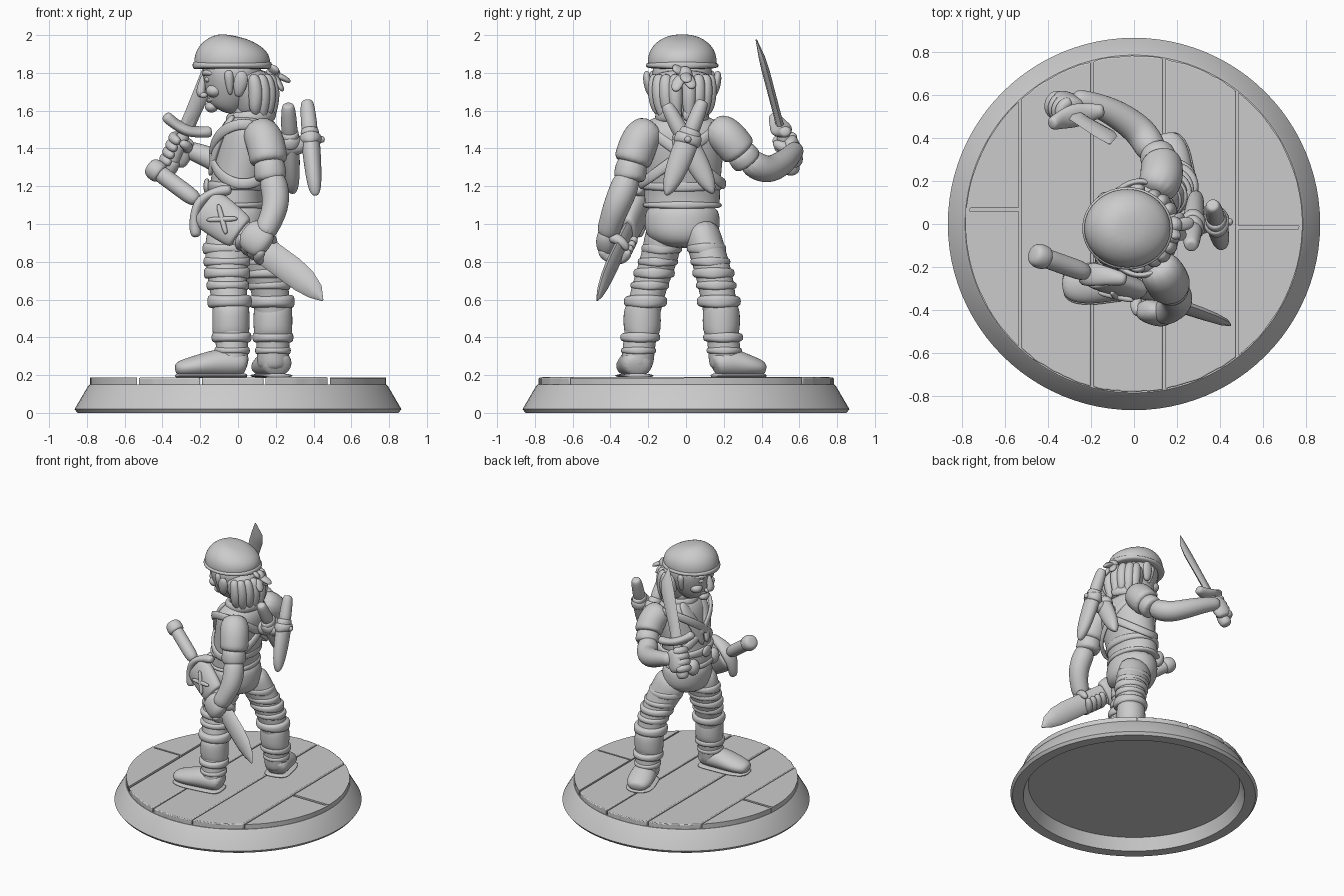
import bpy, bmesh, random
from math import sin, cos, pi, acos, sqrt, radians
from mathutils import Vector as V, Matrix

random.seed(4)


def finish(name, bm, sub=0, angle=40):
    bmesh.ops.recalc_face_normals(bm, faces=bm.faces)
    me = bpy.data.meshes.new(name)
    bm.to_mesh(me)
    bm.free()
    me.shade_smooth()
    if not sub:
        me.set_sharp_from_angle(angle=radians(angle))
    ob = bpy.data.objects.new(name, me)
    bpy.context.collection.objects.link(ob)
    if sub:
        m = ob.modifiers.new("smooth", 'SUBSURF')
        m.levels = m.render_levels = sub
    return ob


def skin(name, rings, sub=0):
    """Closed surface through a list of equal rings."""
    bm = bmesh.new()
    vs = [[bm.verts.new(p) for p in r] for r in rings]
    n = len(vs[0])
    for a, b in zip(vs, vs[1:]):
        for i in range(n):
            bm.faces.new((a[i], a[(i + 1) % n], b[(i + 1) % n], b[i]))
    bm.faces.new(vs[0])
    bm.faces.new(vs[-1])
    return finish(name, bm, sub)


def loft(name, secs, ref=(1, 0, 0), n=14, sub=2):
    """Sections (x, y, z, a[, b]): a is the radius along ref, b across it."""
    pts = [V(s[:3]) for s in secs]
    k = 6 / (4 + 2 * cos(2 * pi / n)) if sub else 1
    rings = []
    for i, s in enumerate(secs):
        t = (pts[min(i + 1, len(pts) - 1)] - pts[max(i - 1, 0)]).normalized()
        u = V(ref)
        u = (u - t * u.dot(t)).normalized()
        w = t.cross(u)
        rings.append([pts[i] + u * s[3] * k * cos(2 * pi * j / n) + w * s[-1] * k * sin(2 * pi * j / n)
                      for j in range(n)])
    return skin(name, rings, sub)


def blob(name, c, r):
    bm = bmesh.new()
    bmesh.ops.create_uvsphere(bm, u_segments=20, v_segments=12, radius=1,
                              matrix=Matrix.Translation(c) @ Matrix.Diagonal((*r, 1)))
    return finish(name, bm, 0, 80)


def band(name, secs, z, h, grow):
    """Ring wrapped around a vertical loft at height z."""
    for p, q in zip(secs, secs[1:]):
        if min(p[2], q[2]) <= z <= max(p[2], q[2]):
            f = (z - p[2]) / (q[2] - p[2])
            x, y, _, a, b = (p[i] + (q[i] - p[i]) * f for i in range(5))
            loft(name, [(x, y, z + s * h / 2, a + g, b + g) for s, g in
                        ((-1, -.01), (-1, grow), (0, grow + .004), (1, grow), (1, -.01))], sub=2)
            return


# base with hollow underside
skin("base", [[(r * cos(2 * pi * i / 96), r * sin(2 * pi * i / 96), z) for i in range(96)]
              for r, z in ((.74, .09), (.775, 0), (.85, 0), (.865, .02), (.795, .14), (.785, .15))])


# deck planks running along y
def plank(x0, x1, lo=-1, hi=1):
    R, N = .783, 14
    t0, t1 = acos(max(-1, x0 / R)), acos(min(1, x1 / R))
    ts = [t0 + (t1 - t0) * (i + (.02 if i == 0 else -.02 if i == N else 0)) / N for i in range(N + 1)]
    top = [(R * cos(t), min(hi, R * sin(t) - random.uniform(0, .006))) for t in ts]
    low = [(R * cos(t), max(lo, -R * sin(t) + random.uniform(0, .006))) for t in ts]
    z = .187 + random.uniform(-.003, .003)
    ob = skin("deck_plank", [[(x, y, h) for x, y in top + low[::-1]] for h in (.14, z)])
    m = ob.modifiers.new("edge", 'BEVEL')
    m.width, m.segments = .006, 2


for args in ((-.783, -.535, .075), (-.783, -.535, -1, .06), (-.525, -.2), (-.19, .135),
             (.145, .475), (.485, .783, -.01), (.485, .783, -1, -.025)):
    plank(*args)

# legs with knee wraps, boots, cuffs and feet
legs = {
    "left": [(-.02, -.11, 1.0, .13, .1), (-.055, -.125, .88, .125, .1), (-.06, -.155, .78, .11, .095),
             (-.055, -.19, .68, .1, .09), (-.04, -.225, .55, .09, .09), (-.035, -.24, .42, .085, .085),
             (-.03, -.255, .3, .085, .085), (-.03, -.26, .22, .085, .085)],
    "right": [(.04, .07, 1.0, .125, .1), (.09, .105, .88, .12, .095), (.135, .135, .78, .11, .095),
              (.165, .16, .68, .1, .095), (.185, .18, .55, .095, .09), (.185, .195, .42, .088, .085),
              (.185, .205, .3, .085, .085), (.185, .21, .22, .085, .085)]}
feet = {"left": ((.05, -.255), (-.335, -.29)), "right": ((.215, .14), (.135, .42))}
for side, secs in legs.items():
    loft(side + "_leg", secs)
    for z, h, g in ((.87, .06, .006), (.8, .05, .008), (.74, .06, .014), (.675, .05, .01)):
        band(side + "_trouser_fold", secs, z, h, g)
    band(side + "_boot_shaft", secs, .49, .2, .008)
    band(side + "_boot_cuff", secs, .59, .07, .022)
    band(side + "_ankle_strap", secs, .4, .055, .018)
    band(side + "_boot_crease", secs, .33, .04, .006)
    (hx, hy), (tx, ty) = feet[side]
    prof = ((0, .25, .05, .06), (.1, .265, .075, .085), (.4, .265, .076, .088), (.65, .25, .06, .095),
            (.88, .237, .047, .08), (1, .23, .03, .045))
    loft(side + "_foot", [(hx + (tx - hx) * f, hy + (ty - hy) * f, z, a, b) for f, z, a, b in prof], (0, 0, 1))
    loft(side + "_sole", [(hx + (tx - hx) * f, hy + (ty - hy) * f, .197, .012, b + .006)
                          for f, z, a, b in prof], (0, 0, 1))

# trousers seat and torso
hips = [(0, -.02, 1.12, .15, .19), (0, -.02, 1.02, .165, .2), (.01, -.02, .93, .16, .195), (.01, -.02, .87, .11, .1)]
loft("trouser_seat", hips)
torso = [(-.01, -.02, 1.07, .155, .2), (-.01, -.02, 1.12, .152, .198), (0, -.02, 1.2, .148, .2),
         (.03, -.02, 1.33, .155, .212), (.05, -.02, 1.45, .158, .225), (.065, -.02, 1.53, .14, .215),
         (.07, -.02, 1.58, .08, .12)]
loft("vest", torso)
band("belt", torso, 1.2, .06, .012)
band("vest_hem", torso, 1.1, .04, .008)
blob("belt_buckle", (-.165, -.02, 1.2), (.018, .05, .042))
for s in (-1, 1):
    y = -.02
    loft("vest_lapel", [(-.02, y + s * .11, 1.58, .02, .03), (-.085, y + s * .1, 1.48, .02, .05),
                        (-.125, y + s * .06, 1.37, .02, .045), (-.15, y + s * .02, 1.25, .015, .02)])
    blob("hem_pouch", (-.13, y + s * .12, 1.11), (.045, .05, .06))
loft("collar", [(.07 + .115 * cos(t), -.02 + .125 * sin(t), 1.565 + .015 * cos(t), .035, .022)
                for t in [2 * pi * i / 16 for i in range(17)]], (0, 0, 1), 8)
for s in (-1, 1):
    loft("back_strap", [(.03 + .172 * cos(t), -.02 + .222 * sin(t), 1.37 + s * .16 * sin(t), .028, .014)
                        for t in [2 * pi * i / 20 for i in range(21)]], (0, 0, 1), 8)

# arms and layered sleeves
slv = (.4, .6, .7)
arms = {
    "left": ([(.09, -.17, 1.52, .085), (.14, -.24, 1.46, .105), (.16, -.275, 1.36, .1), (.165, -.29, 1.31, .1)],
             [(.16, -.28, 1.36, .08), (.17, -.295, 1.27, .086), (.175, -.3, 1.22, .084)],
             [(.175, -.3, 1.27, .07), (.2, -.335, 1.17, .075), (.2, -.37, 1.09, .07), (.165, -.4, 1.0, .062),
              (.125, -.42, .93, .06)], (1, 0, 0)),
    "right": ([(.09, .13, 1.52, .085), (.13, .21, 1.475, .102), (.13, .27, 1.4, .098), (.12, .29, 1.375, .096)],
              [(.13, .27, 1.4, .08), (.11, .315, 1.345, .084), (.1, .335, 1.32, .08)],
              [(.1, .31, 1.35, .068), (.06, .39, 1.295, .075), (.01, .45, 1.285, .072), (-.1, .525, 1.33, .064),
               (-.22, .57, 1.38, .05), (-.29, .585, 1.4, .045)], slv)}
for side, (cap, cuff, arm, ref) in arms.items():
    loft(side + "_shoulder_cap", cap, ref)
    loft(side + "_sleeve", cuff, ref)
    loft(side + "_arm", arm, ref)


# fists: fingers curl round a grip axis
def hand(side, c, g, o, s, ro, rs, palm):
    c, g, o, s = V(c), V(g).normalized(), V(o), V(s)
    o = (o - g * o.dot(g)).normalized()
    s = (s - g * s.dot(g) - o * s.dot(o)).normalized()
    loft(side + "_palm", [(*(c + o * ro * .75 - s * rs * .25 + g * k), a, a * .62) for k, a in
                          ((-.085, .04), (-.06, palm), (0, palm * 1.08), (.06, palm), (.085, .035))], s)
    for i in range(4):
        q = c + g * (.042 * (i - 1.5))
        loft(side + "_finger", [(*(q + o * ro * cos(t) + s * rs * sin(t)), r) for t, r in
                                ((.1, .026), (.7, .029), (1.4, .027), (2.1, .026), (2.8, .024), (3.3, .017))], g, 8)
    loft(side + "_thumb", [(*(c + o * ro * cos(t) - s * rs * sin(t) + g * k), r) for t, k, r in
                           ((.5, .02, .03), (1.4, .045, .03), (2.2, .06, .026), (3, .065, .018))], g, 8)


hand("left", (.1, -.36, .9), (.92, -.32, -.67), (0, -1, 0), (-.3, 0, -1), .075, .07, .085)
hand("right", (-.325, .535, 1.385), (.19, -.12, .44), (.25, 1, .1), (-1, .1, 0), .05, .05, .062)


# held blades: pommel, grip, curved guard and blade
def sword(name, pom, tip, wide, at, grip, span, curl, blade, n):
    p, q = V(pom), V(tip)
    d = q - p
    w = V(wide)
    w = (w - d * w.dot(d) / d.length_squared).normalized()
    dn = d.normalized()
    g = p + d * at
    loft(name + "_grip", [(*(p + d * f), grip) for f in (0, at * .3, at * .6, at)], w)
    loft(name + "_pommel", [(*(p + dn * k), r) for k, r in
                            ((-.03, grip * .6), (-.015, grip * 1.25), (.05, grip * 1.3), (.06, grip * .9))], w)
    loft(name + "_guard", [(*(g + w * span * f + dn * curl * f * f), a, b) for f, a, b in
                           ((-1.05, .022, .025), (-.9, .032, .034), (-.5, .026, .045), (0, .034, .06),
                            (.5, .026, .045), (.9, .032, .034), (1.05, .022, .025))], d, 10)
    loft(name + "_blade", [(*(p + d * f + w * o), a, b) for f, o, a, b in blade], w, n, 0)
    return p, d, w


p, d, w = sword("cutlass", (-.45, -.145, 1.295), (.465, -.47, .62), (.59, 0, .81), .27, .045, .15, .09,
                ((.27, 0, .07, .03), (.8, 0, .075, .028), (.88, -.005, .068, .024), (.95, -.015, .045, .018),
                 (1, -.03, .006, .005)), 8)
# scabbard throat with crossed straps
loft("scabbard_throat", [(*(p + d * f), a, b) for f, a, b in
                         ((.3, .1, .05), (.31, .115, .06), (.45, .105, .055), (.5, .095, .05), (.51, .08, .04))], w, 16)
side = V((0, -1, 0))
for s in (-1, 1):
    loft("crossed_strap", [(*(p + d * (.4 + .06 * f) + w * s * .055 * f + side * .062), .014) for f in (-1, 0, 1)],
         side, 8)
sword("dagger", (-.365, .56, 1.29), (-.08, .38, 1.965), (.95, .25, -.36), .31, .035, .13, .035,
      ((.31, 0, .042, .022), (.45, 0, .042, .02), (.78, .004, .05, .02), (.88, -.004, .042, .016),
       (1, -.035, .004, .004)), 6)

# two sheathed knives crossed on the back
for top, low in (((.365, .09, 1.655), (.41, -.105, 1.15)), ((.265, -.105, 1.635), (.29, .145, 1.16))):
    a, e = V(top), V(low) - V(top)
    loft("back_knife_handle", [(*(a + e * f), r) for f, r in
                               ((0, .02), (.02, .036), (.2, .042), (.4, .045))], (0, 1, 0))
    loft("back_knife_sheath", [(*(a + e * f), u, v) for f, u, v in
                               ((.3, .05, .045), (.32, .06, .05), (.6, .065, .048), (.85, .05, .04),
                                (.96, .025, .028), (1, .006, .012))], (0, 1, 0), 12)
    loft("back_knife_strap", [(*(a + e * f), u, v) for f, u, v in
                              ((.35, .05, .04), (.35, .072, .062), (.47, .074, .064), (.47, .05, .04))], (0, 1, 0))
    blob("strap_stud", a + e * .41 + V((.06, 0, 0)), (.016, .018, .018))
loft("knife_mount", [(.18, -.01, 1.4, .06), (.27, 0, 1.41, .05), (.37, 0, 1.42, .045)], (0, 0, 1))

# neck, head and face
Y = -.02
loft("neck", [(.06, Y, 1.5, .09), (.05, Y, 1.58, .08), (.02, Y, 1.68, .08)])
loft("head", [(-.085, Y, 1.595, .065, .05), (-.07, Y, 1.63, .1, .095), (-.045, Y, 1.7, .135, .135),
              (-.03, Y, 1.77, .158, .16), (-.03, Y, 1.88, .16, .16)])
loft("nose", [(-.175, Y, 1.79, .018, .018), (-.19, Y, 1.74, .022, .022), (-.2, Y, 1.695, .026, .035),
              (-.185, Y, 1.672, .02, .03)])
blob("chin", (-.14, Y, 1.62), (.035, .045, .03))
loft("mouth", [(-.125, Y - .07, 1.665, .012), (-.165, Y, 1.65, .016), (-.125, Y + .07, 1.665, .012)], (0, 0, 1), 8)
for s in (-1, 1):
    blob("eye", (-.155, Y + s * .06, 1.765), (.022, .027, .017))
    blob("cheek", (-.125, Y + s * .075, 1.705), (.045, .045, .035))
    blob("nostril", (-.182, Y + s * .026, 1.682), (.02, .014, .015))
    loft("brow", [(-.18, Y + s * .02, 1.79, .014), (-.175, Y + s * .065, 1.805, .016),
                  (-.13, Y + s * .115, 1.795, .012)], (0, 0, 1), 8)
    loft("ear", [(.0, Y + s * .155, 1.675, .018, .016), (.005, Y + s * .17, 1.7, .028, .022),
                 (.015, Y + s * .183, 1.75, .04, .024), (.02, Y + s * .19, 1.79, .032, .018),
                 (.015, Y + s * .185, 1.81, .015, .012)])
    # hair locks behind and before the ears
    loft("sideburn", [(-.05, Y + s * .15, 1.82, .03), (-.045, Y + s * .145, 1.74, .022),
                      (-.04, Y + s * .13, 1.68, .01)], n=8)
    for k in range(4):
        t = .25 + k * .36
        x, y = .06 + .12 * cos(t), Y + s * .15 * sin(t)
        loft("hair_lock", [(x - .01, y, 1.8, .03), (x + .01, y, 1.7, .04), (x, y * .93, 1.61, .034),
                           (x + .005, y * .8, 1.55 + .02 * (k % 2), .012)], n=8)
loft("hair", [(.08, Y, 1.56, .075, .08), (.08, Y, 1.61, .095, .12), (.07, Y, 1.7, .11, .155),
              (.05, Y, 1.82, .12, .165)])

# bandana with band, knot and tails
cloth = [(-.03, Y, 1.82, .185, .17), (-.03, Y, 1.83, .198, .18), (-.032, Y, 1.875, .203, .184),
         (-.03, Y, 1.93, .182, .168), (-.025, Y, 1.975, .125, .12), (-.02, Y, 1.997, .06, .06)]
loft("bandana", cloth)
band("bandana_band", cloth, 1.84, .04, .008)
blob("bandana_knot", (.185, Y + .015, 1.79), (.04, .04, .045))
for y, z, x in ((-.04, 1.7, .24), (.06, 1.715, .23), (.03, 1.75, .28), (-.05, 1.83, .2)):
    loft("bandana_tail", [(.18, Y + .015, 1.795, .018, .02), ((.18 + x) / 2, Y + y * .6, (1.81 + z) / 2, .018, .035),
                          (x, Y + y, z, .012, .022)], (.6, 0, .8), 10)
